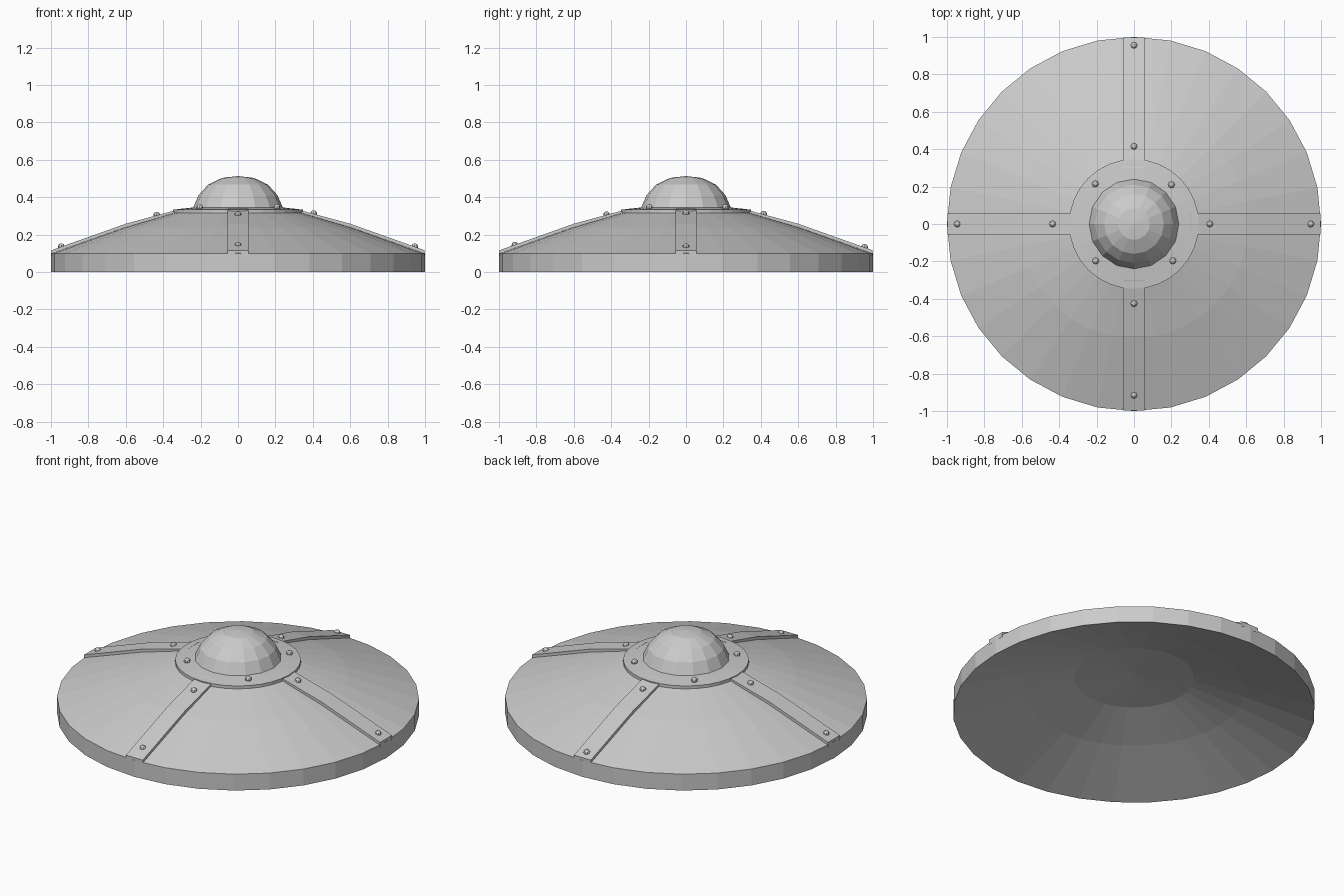
import bpy, bmesh
from math import cos, sin, pi, radians
from mathutils import Matrix, Vector

if "Cube" in bpy.data.objects:
    bpy.data.objects.remove(bpy.data.objects["Cube"])


def make_object(name, bm):
    bmesh.ops.recalc_face_normals(bm, faces=bm.faces)
    mesh = bpy.data.meshes.new(name)
    bm.to_mesh(mesh)
    bm.free()
    obj = bpy.data.objects.new(name, mesh)
    bpy.context.collection.objects.link(obj)
    return obj


def lathe(name, profile, sides):
    """Spin an (r, z) profile around z; r = 0 makes a pole."""
    bm = bmesh.new()
    rings = []
    for r, z in profile:
        if r == 0:
            rings.append([bm.verts.new((0, 0, z))] * sides)
        else:
            rings.append([bm.verts.new((r * cos(2 * pi * i / sides),
                                        r * sin(2 * pi * i / sides), z))
                          for i in range(sides)])
    for a, b in zip(rings, rings[1:]):
        for i in range(sides):
            j = (i + 1) % sides
            quad = list(dict.fromkeys((a[i], a[j], b[j], b[i])))
            bm.faces.new(quad)
    return make_object(name, bm)


def strap(name, angle):
    """Bent metal strip following the disc slope."""
    top = [(0.30, 0.339), (0.60, 0.258), (0.998, 0.116)]
    outline = top + [(r, z - 0.03) for r, z in reversed(top)]
    bm = bmesh.new()
    sides = [[bm.verts.new((r, y, z)) for r, z in outline]
             for y in (-0.057, 0.057)]
    n = len(outline)
    for i in range(n):
        j = (i + 1) % n
        bm.faces.new((sides[0][i], sides[0][j], sides[1][j], sides[1][i]))
    for s in sides:
        bm.faces.new((s[0], s[1], s[4], s[5]))
        bm.faces.new((s[1], s[2], s[3], s[4]))
    bm.transform(Matrix.Rotation(angle, 4, 'Z'))
    return make_object(name, bm)


def rivet(name, x, y, z):
    bm = bmesh.new()
    bmesh.ops.create_uvsphere(bm, u_segments=8, v_segments=6, radius=0.018,
                              matrix=Matrix.Translation((x, y, z)))
    return make_object(name, bm)


# Dished disc with a thick rim and hollow underside
dish = [(0.33, 0.32), (0.61, 0.238), (1.0, 0.10)]
lathe("disc", [(0, 0.345)] + dish +
      [(r, z - 0.10) for r, z in reversed(dish)] + [(0, 0.245)], 32)

# Flat collar around the boss
lathe("collar", [(0, 0.345), (0.24, 0.345), (0.347, 0.333),
                 (0.347, 0.302), (0, 0.302)], 32)

# Central domed boss
lathe("boss", [(0, 0.513), (0.085, 0.503), (0.16, 0.467), (0.21, 0.412),
               (0.24, 0.345), (0.24, 0.31), (0, 0.31)], 16)

# Four radial straps
for k, side in enumerate(("right", "back", "left", "front")):
    strap("strap_" + side, k * pi / 2)

# Rivets along the straps and on the collar
spots = [(0.945, 0, 0.135), (0.405, 0, 0.312), (-0.945, 0, 0.135),
         (-0.435, 0, 0.304), (0, 0.955, 0.132), (0, 0.415, 0.309),
         (0, -0.425, 0.306), (0, -0.915, 0.143),
         (0.2, 0.21, 0.345), (-0.207, 0.215, 0.345),
         (-0.205, -0.197, 0.345), (0.208, -0.197, 0.345)]
for i, p in enumerate(spots):
    rivet(f"rivet_{i + 1}", *p)
